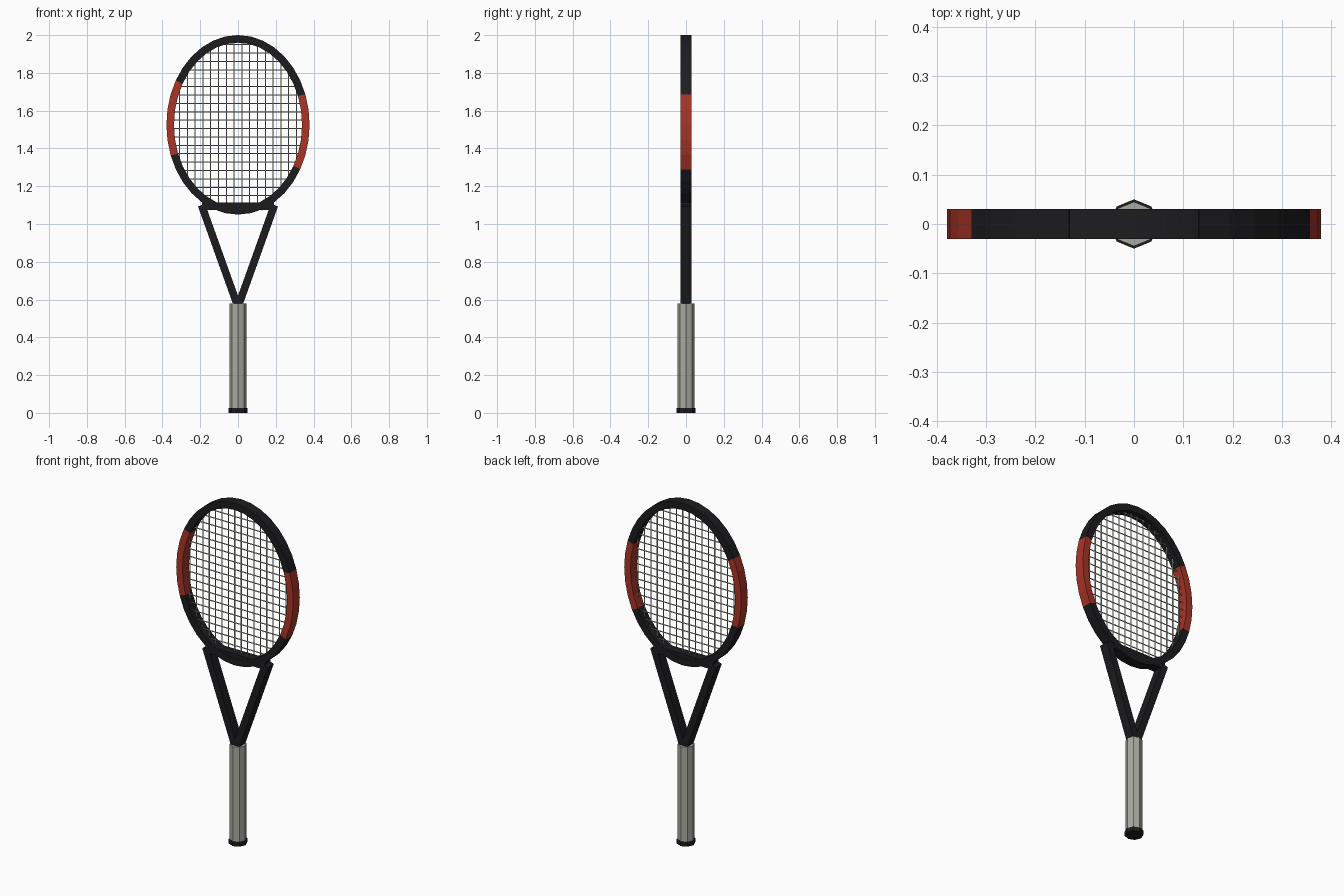
import bpy, math
from mathutils import Vector

if "Cube" in bpy.data.objects:
    bpy.data.objects.remove(bpy.data.objects["Cube"])

CZ, A, B, N = 1.525, 0.359, 0.455, 36      # hoop centre height, centreline radii, segments


def mat(name, c):
    m = bpy.data.materials.new(name)
    m.diffuse_color = (*c, 1)
    m.use_nodes = True
    m.node_tree.nodes["Principled BSDF"].inputs["Base Color"].default_value = m.diffuse_color
    return m


black = mat("black", (0.012, 0.012, 0.014))
red = mat("red", (0.4, 0.035, 0.02))
grip_grey = mat("grip_grey", (0.4, 0.4, 0.36))
string_mat = mat("string_cream", (0.55, 0.55, 0.46))


def bar(name, p, q, width, depth, m, extra=0.0):
    """Box running from p to q in the xz plane."""
    p, q = Vector(p), Vector(q)
    d = q - p
    bpy.ops.mesh.primitive_cube_add(size=1, location=(p + q) / 2,
                                    rotation=(0, math.atan2(d.x, d.z), 0))
    o = bpy.context.object
    o.name = name
    o.scale = (width, depth, d.length + extra)
    o.data.materials.append(m)
    return o


def rod(name, p, q, r, m, sides):
    """Prism running from p to q."""
    p, q = Vector(p), Vector(q)
    d = q - p
    bpy.ops.mesh.primitive_cylinder_add(vertices=sides, radius=r, depth=d.length,
                                        location=(p + q) / 2)
    o = bpy.context.object
    o.rotation_euler = (0, math.atan2(d.x, d.z), 0)
    o.name = name
    o.data.materials.append(m)
    return o


def hoop(i):
    t = 2 * math.pi * i / N
    return (A * math.cos(t), 0, CZ + B * math.sin(t))


# hoop of short straight segments, red on both sides
for i in range(N):
    is_red = i >= 33 or i < 2 or 15 <= i < 20
    bar("hoop_segment", hoop(i), hoop(i + 1), 0.04, 0.06, red if is_red else black, 0.004)

# throat bridge and arms
bar("throat_bridge", (-0.19, 0, 1.095), (0.19, 0, 1.095), 0.04, 0.056, black)
for s in (-1, 1):
    bar("throat_arm", (s * 0.005, 0, 0.575), (s * 0.193, 0, 1.1), 0.04, 0.056, black)

# main strings
for i in range(16):
    x = (i - 7.5) * 0.0413
    h = B * math.sqrt(1 - (x / A) ** 2)
    rod("main_string", (x, 0, max(CZ - h, 1.1)), (x, 0, CZ + h), 0.003, string_mat, 6)

# cross strings
for i in range(19):
    z = 1.15 + i * 0.0444
    w = A * math.sqrt(1 - ((z - CZ) / B) ** 2)
    rod("cross_string", (-w, 0, z), (w, 0, z), 0.003, string_mat, 6)

# octagonal grip and butt cap
rod("grip", (0, 0, 0.01), (0, 0, 0.58), 0.045, grip_grey, 8)
rod("butt_cap", (0, 0, 0), (0, 0, 0.025), 0.05, black, 8)
